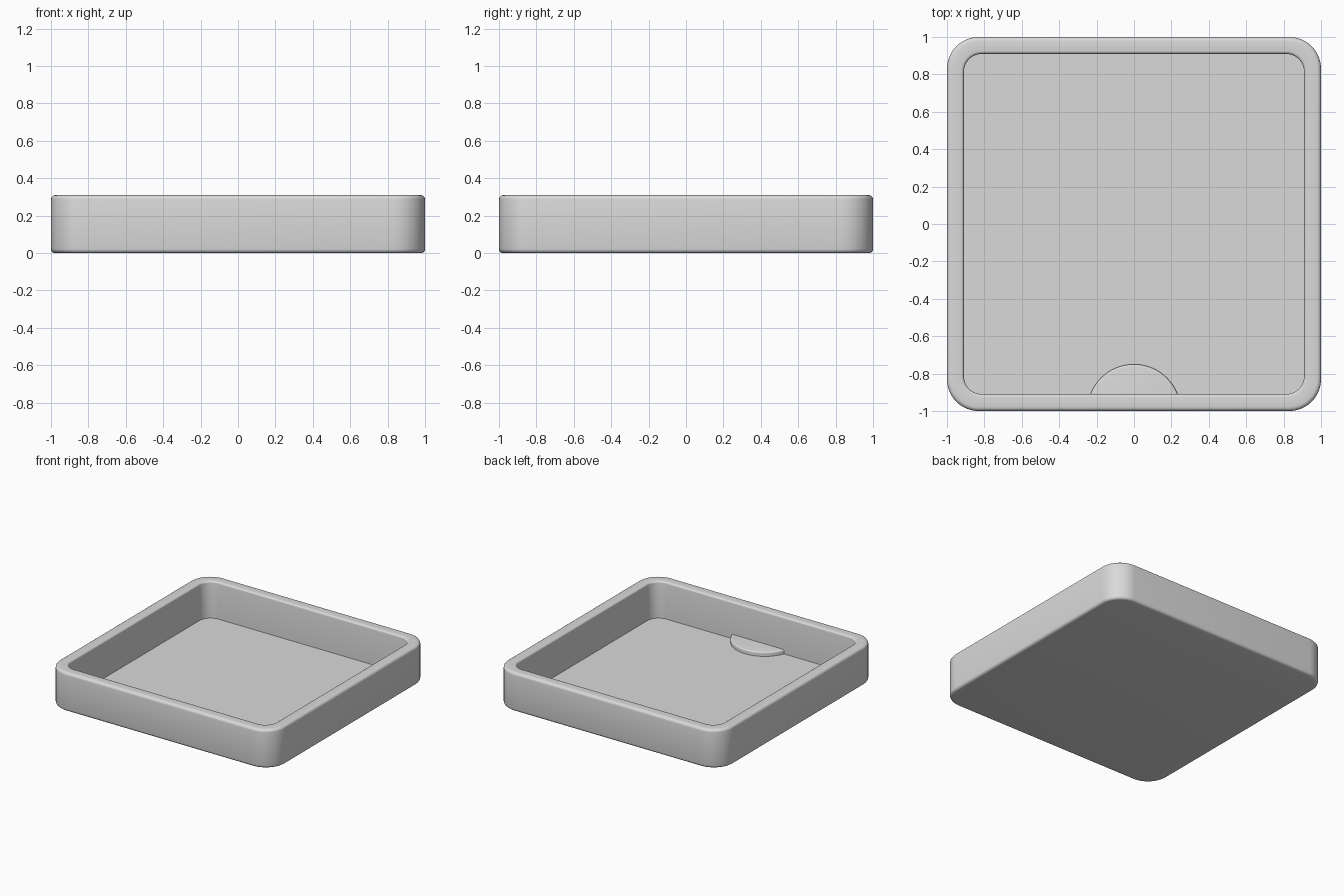
import bpy, bmesh
from math import cos, sin, pi, asin

cube = bpy.data.objects.get("Cube")
if cube:
    bpy.data.objects.remove(cube, do_unlink=True)

HEIGHT, WALL, FLOOR = 0.31, 0.09, 0.015
CORNER_STEPS = 10

grey = bpy.data.materials.new("plain grey")
grey.use_nodes = True
colour = (0.7, 0.7, 0.7, 1)
grey.diffuse_color = colour
grey.node_tree.nodes["Principled BSDF"].inputs["Base Color"].default_value = colour


def finish(bm, name):
    """Turn a bmesh into a smooth shaded grey object."""
    bmesh.ops.recalc_face_normals(bm, faces=bm.faces)
    mesh = bpy.data.meshes.new(name)
    bm.to_mesh(mesh)
    bm.free()
    mesh.materials.append(grey)
    obj = bpy.data.objects.new(name, mesh)
    bpy.context.collection.objects.link(obj)
    bpy.ops.object.select_all(action="DESELECT")
    obj.select_set(True)
    bpy.context.view_layer.objects.active = obj
    bpy.ops.object.shade_smooth_by_angle(angle=pi / 5)
    return obj


def arc(cx, cy, r, start, end, steps):
    """Points on a circular arc, angles in quarter turns."""
    angles = [(start + (end - start) * i / steps) * pi / 2 for i in range(steps + 1)]
    return [(cx + r * cos(a), cy + r * sin(a)) for a in angles]


def rounded_square(inset):
    """Outline of the tray, moved inwards by the inset."""
    r = 0.17 - 0.8 * inset
    c = 1 - inset - r
    points = []
    for quarter, (sx, sy) in enumerate([(1, 1), (-1, 1), (-1, -1), (1, -1)]):
        points += arc(sx * c, sy * c, r, quarter, quarter + 1, CORNER_STEPS)
    return points


# Tray: wall section (inset, height) swept around the rounded square
outer, inner = 0.022, 0.015
section = arc(outer, outer, outer, 3, 2, 4)
section += arc(outer, HEIGHT - outer, outer, 2, 1, 4)
section += arc(WALL - inner, HEIGHT - inner, inner, 1, 0, 4)
section.append((WALL, FLOOR))

bm = bmesh.new()
rings = [[bm.verts.new((x, y, z)) for x, y in rounded_square(inset)] for inset, z in section]
for low, high in zip(rings, rings[1:]):
    for i in range(len(low)):
        bm.faces.new((low[i - 1], low[i], high[i], high[i - 1]))
bm.faces.new(rings[0])
bm.faces.new(rings[-1])
finish(bm, "tray")

# Half-round tab on the floor against the front wall
RADIUS, TOP, BACK = 0.25, 0.05, 0.05
start = asin(BACK / RADIUS) / (pi / 2)
bm = bmesh.new()
base = bm.faces.new([bm.verts.new((x, y, 0.008))
                     for x, y in arc(0, -1, RADIUS, start, 2 - start, 32)])
lifted = bmesh.ops.extrude_face_region(bm, geom=[base])["geom"]
verts = [v for v in lifted if isinstance(v, bmesh.types.BMVert)]
bmesh.ops.translate(bm, verts=verts, vec=(0, 0, TOP - 0.008))
rim = [e for e in bm.edges
       if all(v.co.z > TOP - 0.001 for v in e.verts) and e.calc_length() < RADIUS]
bmesh.ops.bevel(bm, geom=rim, offset=0.012, segments=4, profile=0.5, affect="EDGES")
finish(bm, "floor_tab")
